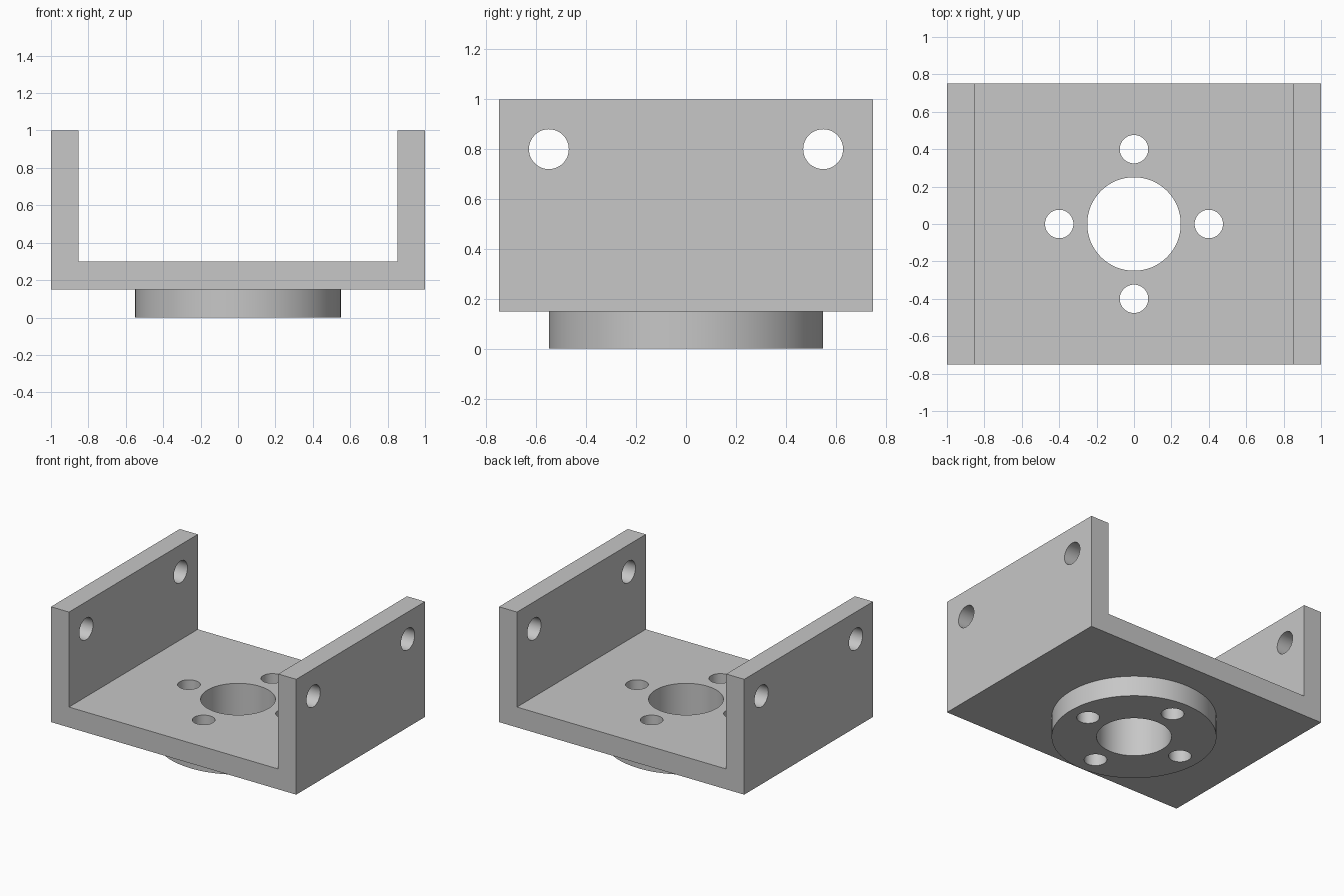
import bpy
import bmesh
from math import pi, radians
from mathutils import Matrix

default_cube = bpy.data.objects.get("Cube")
if default_cube:
    bpy.data.objects.remove(default_cube, do_unlink=True)

HALF_WIDTH, HALF_DEPTH, HEIGHT = 1.0, 0.75, 1.0
WALL_INNER = 0.853
PLATE_BOTTOM, PLATE_TOP = 0.15, 0.30

grey = bpy.data.materials.new("plain grey")
grey.use_nodes = True
colour = (0.57, 0.57, 0.57, 1)
grey.diffuse_color = colour
grey.node_tree.nodes["Principled BSDF"].inputs["Base Color"].default_value = colour


def make_object(name, bm):
    bmesh.ops.recalc_face_normals(bm, faces=bm.faces)
    mesh = bpy.data.meshes.new(name)
    bm.to_mesh(mesh)
    bm.free()
    mesh.materials.append(grey)
    obj = bpy.data.objects.new(name, mesh)
    bpy.context.collection.objects.link(obj)
    return obj


def cylinder(name, radius, length, centre, along_x=False, sides=64):
    bm = bmesh.new()
    turn = Matrix.Rotation(pi / 2, 4, 'Y') if along_x else Matrix.Identity(4)
    bmesh.ops.create_cone(bm, cap_ends=True, segments=sides, radius1=radius,
                          radius2=radius, depth=length,
                          matrix=Matrix.Translation(centre) @ turn)
    return make_object(name, bm)


def combine(target, tool, operation):
    mod = target.modifiers.new(operation.lower(), 'BOOLEAN')
    mod.object, mod.operation, mod.solver = tool, operation, 'EXACT'
    bpy.context.view_layer.objects.active = target
    bpy.ops.object.modifier_apply(modifier=mod.name)
    bpy.data.objects.remove(tool, do_unlink=True)


# U-shaped channel: half profile mirrored, then extruded front to back
half = [(HALF_WIDTH, PLATE_BOTTOM), (HALF_WIDTH, HEIGHT),
        (WALL_INNER, HEIGHT), (WALL_INNER, PLATE_TOP)]
profile = half + [(-x, z) for x, z in reversed(half)]
bm = bmesh.new()
front = bm.faces.new([bm.verts.new((x, -HALF_DEPTH, z)) for x, z in profile])
extruded = bmesh.ops.extrude_face_region(bm, geom=[front], use_keep_orig=True)
bmesh.ops.translate(bm, vec=(0, 2 * HALF_DEPTH, 0),
                    verts=[v for v in extruded["geom"]
                           if isinstance(v, bmesh.types.BMVert)])
bracket = make_object("channel_bracket", bm)

# Round boss under the plate, sunk into it for a clean join
boss = cylinder("round_boss", 0.55, 0.2, (0, 0, 0.1), sides=96)
combine(bracket, boss, 'UNION')

# Centre bore and four bolt holes
combine(bracket, cylinder("centre_bore", 0.25, 1, (0, 0, 0.2)), 'DIFFERENCE')
for x, y in [(0.4, 0), (-0.4, 0), (0, 0.4), (0, -0.4)]:
    combine(bracket, cylinder("bolt_hole", 0.076, 1, (x, y, 0.2), sides=48), 'DIFFERENCE')

# Pin holes through both side walls
for y in (-0.55, 0.55):
    combine(bracket, cylinder("pin_hole", 0.08, 3, (0, y, 0.8), True, 48), 'DIFFERENCE')

# Smooth the round walls and keep the edges sharp
bpy.ops.object.select_all(action='DESELECT')
bracket.select_set(True)
bpy.context.view_layer.objects.active = bracket
bpy.ops.object.shade_smooth_by_angle(angle=radians(30))
